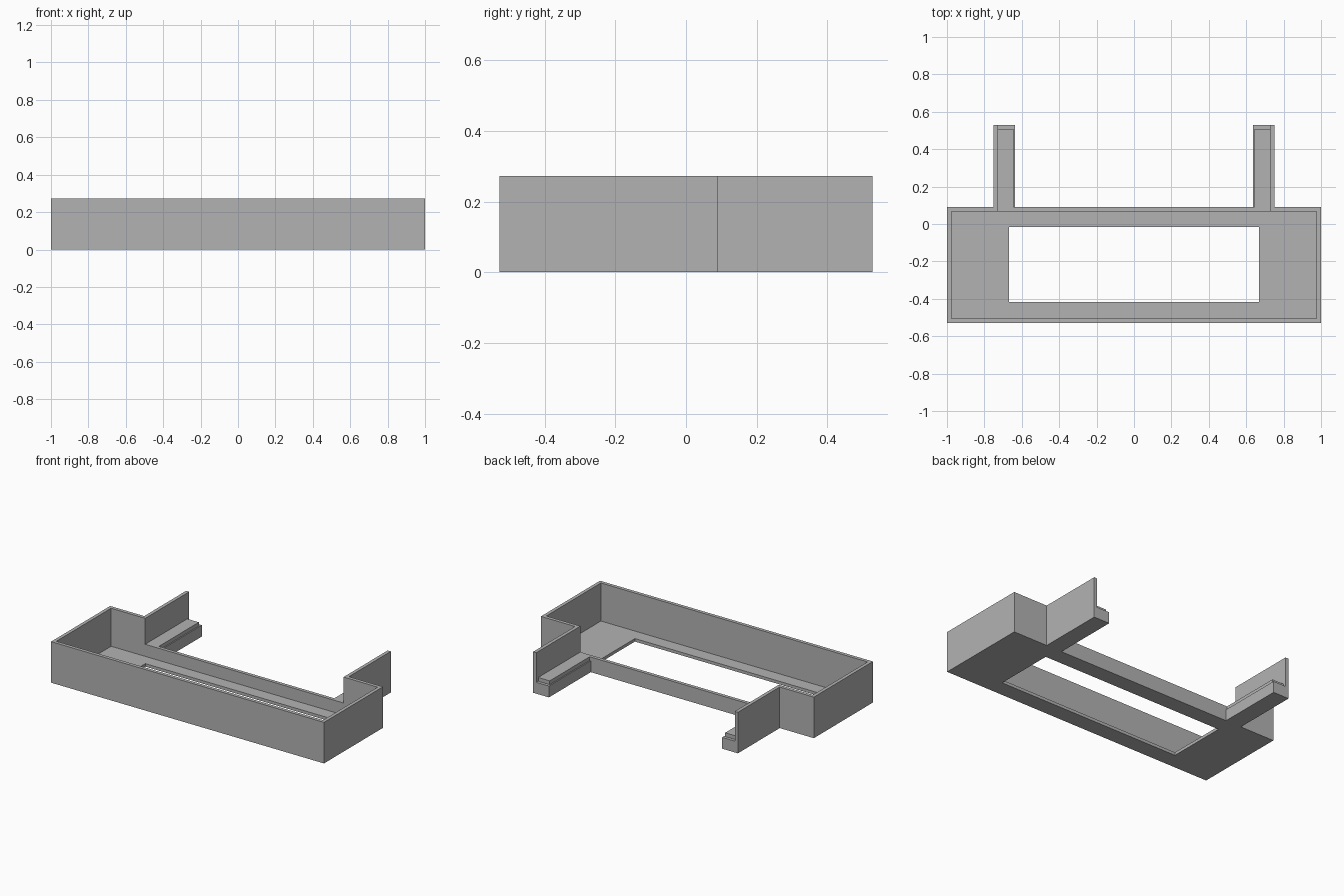
import bpy
import bmesh

if "Cube" in bpy.data.objects:
    bpy.data.objects.remove(bpy.data.objects["Cube"])

grey = bpy.data.materials.new("plain grey")
grey.use_nodes = True
grey.diffuse_color = (0.45, 0.45, 0.45, 1)
grey.node_tree.nodes["Principled BSDF"].inputs["Base Color"].default_value = grey.diffuse_color

# Main dimensions
HALF_X, FRONT, BACK, ARM_END = 1.0, -0.528, 0.09, 0.528
WALL, HEIGHT, LOW, FLOOR = 0.023, 0.272, 0.1, 0.02
ARM_OUT, ARM_IN = 0.75, 0.635
LEDGE = 0.075


def prism(name, outline, z0, z1):
    """Extrude a flat outline from z0 up to z1."""
    bm = bmesh.new()
    face = bm.faces.new([bm.verts.new((x, y, z0)) for x, y in outline])
    grown = bmesh.ops.extrude_face_region(bm, geom=[face], use_keep_orig=True)
    top = [v for v in grown["geom"] if isinstance(v, bmesh.types.BMVert)]
    bmesh.ops.translate(bm, verts=top, vec=(0, 0, z1 - z0))
    bmesh.ops.recalc_face_normals(bm, faces=bm.faces)
    mesh = bpy.data.meshes.new(name)
    bm.to_mesh(mesh)
    bm.free()
    mesh.materials.append(grey)
    obj = bpy.data.objects.new(name, mesh)
    bpy.context.scene.collection.objects.link(obj)
    return obj


def block(name, x0, x1, y0, y1, z0, z1):
    return prism(name, [(x0, y0), (x1, y0), (x1, y1), (x0, y1)], z0, z1)


# Tall wall running along one arm, round the tray and along the other arm
outer = [(ARM_OUT, ARM_END), (ARM_OUT, BACK), (HALF_X, BACK), (HALF_X, FRONT)]
inner = [(HALF_X - WALL, FRONT + WALL), (HALF_X - WALL, BACK - WALL),
         (ARM_OUT - WALL, BACK - WALL), (ARM_OUT - WALL, ARM_END)]


def mirrored(points):
    return [(-x, y) for x, y in reversed(points)]


prism("tall_wall", outer + mirrored(outer) + mirrored(inner) + inner, 0, HEIGHT)

# Tray floor with a rectangular opening
tray_x = HALF_X - WALL
tray_floor = block("tray_floor", -tray_x, tray_x, FRONT + WALL, BACK - WALL, 0, FLOOR)
cutter = block("opening_cutter", -0.667, 0.667, -0.418, -0.017, -0.1, 0.1)
cutter.hide_render = True
cutter.hide_set(True)
cut = tray_floor.modifiers.new("opening", "BOOLEAN")
cut.operation = "DIFFERENCE"
cut.solver = "EXACT"
cut.object = cutter
bpy.context.view_layer.objects.active = tray_floor
tray_floor.select_set(True)
bpy.ops.object.modifier_apply(modifier=cut.name)
bpy.data.objects.remove(cutter)

# Low back wall between the arms
arm_wall = ARM_OUT - WALL
block("low_back_wall", -arm_wall, arm_wall, BACK - WALL, BACK, 0, LOW)

# Arm bases, each with a raised pad set back from the edge
for side, s in (("left", 1), ("right", -1)):
    x0, x1 = sorted((s * ARM_IN, s * arm_wall))
    block(side + "_arm_base", x0, x1, BACK, ARM_END, 0, LEDGE)
    x0, x1 = sorted((s * (ARM_IN + 0.008), s * arm_wall))
    block(side + "_arm_pad", x0, x1, BACK, ARM_END - 0.02, LEDGE, LOW)
